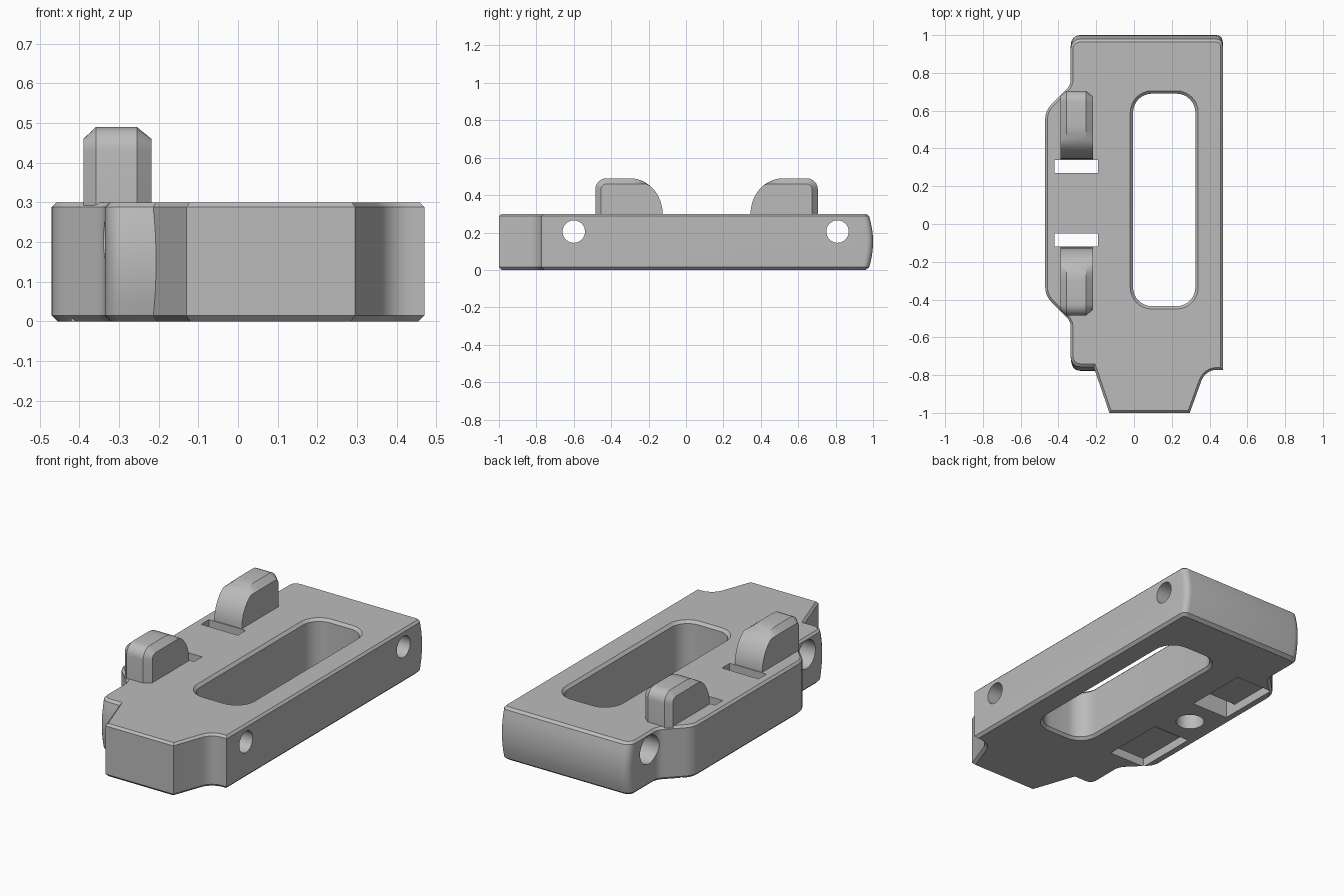
import bpy, bmesh, math
from mathutils import Vector, Matrix

cube = bpy.data.objects.get("Cube")
if cube:
    bpy.data.objects.remove(cube, do_unlink=True)

grey = bpy.data.materials.new("plain grey")
grey.use_nodes = True
grey.diffuse_color = (0.5, 0.5, 0.5, 1)
grey.node_tree.nodes["Principled BSDF"].inputs["Base Color"].default_value = grey.diffuse_color

MID_Y = 0.11   # the clips and pockets mirror about this line
HEIGHT = 0.3


def rounded(corners, steps=6):
    """Counter-clockwise outline; each corner is (x, y, tangent length)."""
    out = []
    for i, (x, y, t) in enumerate(corners):
        p = Vector((x, y))
        if t == 0:
            out.append(p)
            continue
        a = (Vector(corners[i - 1][:2]) - p).normalized()
        b = (Vector(corners[(i + 1) % len(corners)][:2]) - p).normalized()
        half = a.angle(b) / 2
        centre = p + (a + b).normalized() * (t / math.cos(half))
        start, end = p + a * t - centre, p + b * t - centre
        sweep = start.angle_signed(end)
        for k in range(steps + 1):
            out.append(centre + Matrix.Rotation(-sweep * k / steps, 2) @ start)
    return out


def inset(points, d):
    result = []
    for i, p in enumerate(points):
        e1 = (p - points[i - 1]).normalized()
        e2 = (points[(i + 1) % len(points)] - p).normalized()
        n1, n2 = Vector((-e1.y, e1.x)), Vector((-e2.y, e2.x))
        result.append(p + (n1 + n2) * (d / (1 + n1.dot(n2))))
    return result


def loft(name, rings):
    """Closed solid through rings of equal length."""
    bm = bmesh.new()
    loops = [[bm.verts.new(p) for p in ring] for ring in rings]
    for low, high in zip(loops, loops[1:]):
        for i in range(len(low)):
            bm.faces.new((low[i - 1], low[i], high[i], high[i - 1]))
    bm.faces.new(loops[0][::-1])
    bm.faces.new(loops[-1])
    bmesh.ops.recalc_face_normals(bm, faces=bm.faces)
    mesh = bpy.data.meshes.new(name)
    bm.to_mesh(mesh)
    bm.free()
    obj = bpy.data.objects.new(name, mesh)
    mesh.materials.append(grey)
    bpy.context.collection.objects.link(obj)
    return obj


def box(name, x0, x1, y0, y1, z0, z1):
    base = [(x0, y0), (x1, y0), (x1, y1), (x0, y1)]
    return loft(name, [[(x, y, z) for x, y in base] for z in (z0, z1)])


def rod(name, radius, start, axis, length, sides=40):
    """Cylinder along x or z."""
    rings = []
    for s in (0, length):
        ring = []
        for k in range(sides):
            c = radius * math.cos(math.tau * k / sides)
            d = radius * math.sin(math.tau * k / sides)
            offset = (s, c, d) if axis == "x" else (c, d, s)
            ring.append(Vector(start) + Vector(offset))
        rings.append(ring)
    return loft(name, rings)


def activate(obj):
    bpy.ops.object.select_all(action="DESELECT")
    obj.select_set(True)
    bpy.context.view_layer.objects.active = obj


def cut(target, cutter):
    cutter.hide_render = True
    mod = target.modifiers.new("cut", "BOOLEAN")
    mod.operation, mod.solver, mod.object = "DIFFERENCE", "EXACT", cutter
    activate(target)
    bpy.ops.object.modifier_apply(modifier=mod.name)
    bpy.data.objects.remove(cutter, do_unlink=True)


def smooth(obj):
    activate(obj)
    bpy.ops.object.shade_smooth_by_angle(angle=math.radians(28))


# Body: chamfered outline with a crowned rear end and front left shoulder
outline = rounded([
    (0.47, -0.772, 0), (0.47, 0.975, 0.035), (-0.335, 0.975, 0.05),
    (-0.335, 0.735, 0.03), (-0.47, 0.6, 0.045), (-0.47, -0.38, 0.045),
    (-0.335, -0.515, 0.03), (-0.335, -0.752, 0.05), (-0.215, -0.752, 0),
    (-0.13, -1.0, 0), (0.295, -1.0, 0), (0.378, -0.772, 0.06)])


def crowned(points, z):
    bulge = 0.025 * (1 - ((z - 0.15) / 0.15) ** 2)
    ring = []
    for x, y in points:
        if y > 0.85:
            y += bulge * min(1, (y - 0.85) / 0.1)
        elif x < -0.19 and -0.79 < y < -0.69:
            w = bulge * min(1, (-0.69 - y) / 0.05)
            x += 0.34 * w if x > -0.25 else 0
            y -= w
        ring.append((x, y, z))
    return ring


layers = [(0, 0.015)] + [(0.015 + 0.273 * k / 8, 0) for k in range(9)] + [(HEIGHT, 0.012)]
body = loft("body", [crowned(inset(outline, d), z) for z, d in layers])

# Long window with chamfered rims
window = rounded([(-0.005, -0.435, 0.1), (0.325, -0.435, 0.1),
                  (0.325, 0.69, 0.1), (-0.005, 0.69, 0.1)], 8)
rims = [(-0.01, -0.025), (0.015, 0), (HEIGHT - 0.015, 0), (HEIGHT + 0.01, -0.025)]
cut(body, loft("window_cutter", [[(p.x, p.y, z) for p in inset(window, d)] for z, d in rims]))

# Cross holes with counterbores on the clip side
for y in (-0.6, 0.81):
    cut(body, rod("hole_cutter", 0.06, (-0.7, y, 0.205), "x", 1.4))
    cut(body, rod("counterbore_cutter", 0.08, (-0.7, y, 0.205), "x", 0.55))

# Blind hole underneath, between the clips
cut(body, rod("blind_hole_cutter", 0.075, (-0.3, MID_Y, -0.1), "z", 0.3))

# Clips, with a through slot and an underside pocket at each
arc = [(-0.125 - 0.175 * (1 - math.cos(a)), HEIGHT + 0.19 * math.sin(a))
       for a in [math.pi / 2 * k / 12 for k in range(13)]]
corner = [(-0.425 - 0.06 * math.sin(a), 0.43 + 0.06 * math.cos(a))
          for a in [math.pi / 2 * k / 6 for k in range(7)]]
profile = [(-0.125, 0.27)] + arc + corner + [(-0.485, 0.27)]


def clip_ring(x, trim):
    return [(x, max(y, trim - 0.485), min(z, 0.49 - trim)) for y, z in profile]


def clip_trimmed(x):
    # Inset copy of the profile, with its own rounded corner
    ring = []
    for y, z in profile:
        if y < -0.42:
            ring.append((x, -0.425 + (y + 0.425) * 0.5, min(z, z - 0.03 * (z - 0.43) / 0.06) if z > 0.43 else z))
        else:
            ring.append((x, y, min(z, 0.46)))
    return ring


for side, name in ((1, "front"), (-1, "rear")):
    rings = [clip_trimmed(-0.39), clip_ring(-0.358, 0), clip_ring(-0.255, 0), clip_trimmed(-0.218)]
    flip = lambda y: y if side == 1 else 2 * MID_Y - y
    clip = loft(name + "_clip", [[(x, flip(y), z) for x, y, z in r] for r in rings])
    smooth(clip)
    for label, far, top in (("slot", -0.12, 0.4), ("pocket", -0.42, 0.05)):
        y0, y1 = sorted((flip(-0.05), flip(far)))
        cut(body, box(label + "_cutter", -0.42, -0.19, y0, y1, -0.1, top))

smooth(body)
